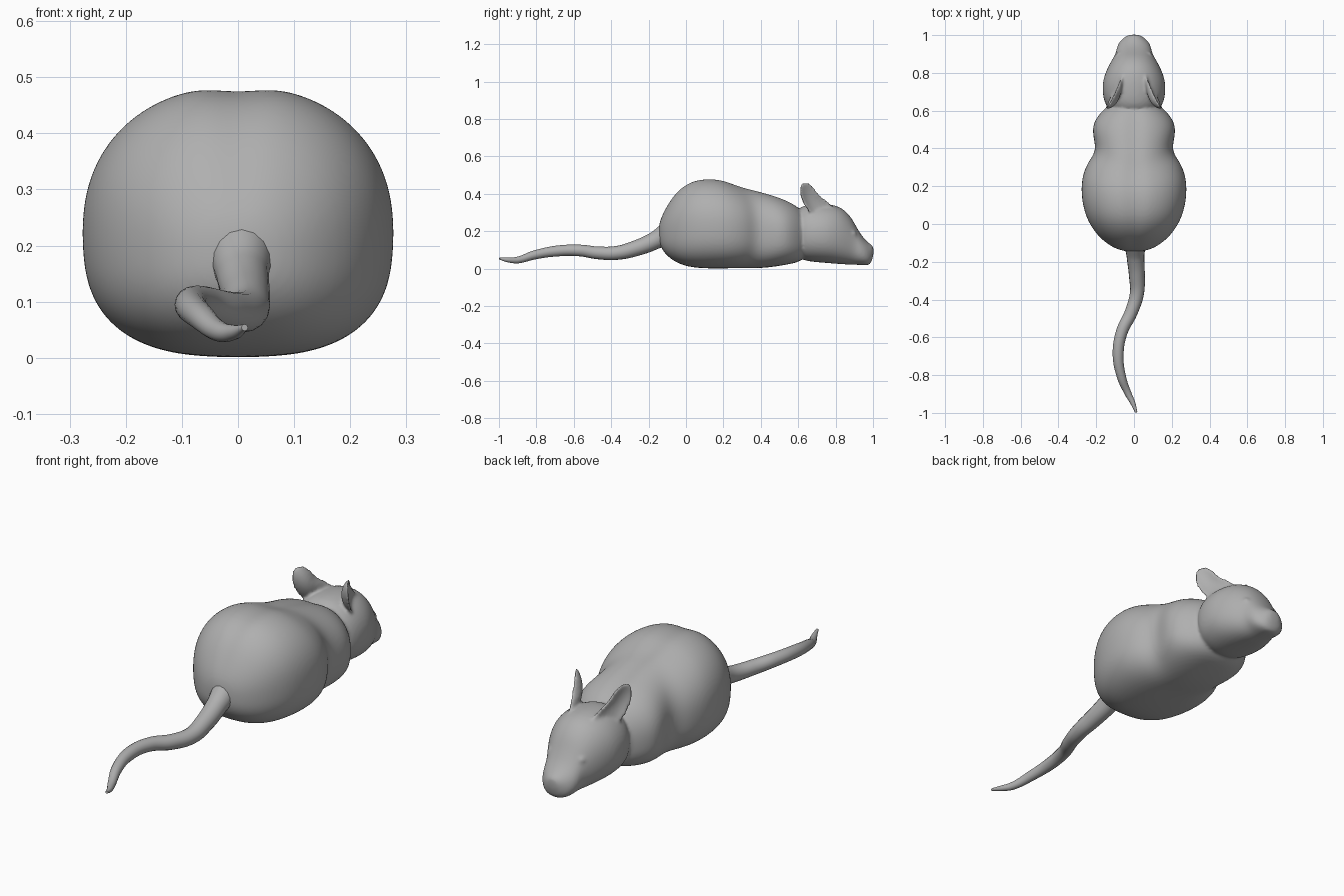
import bpy, bmesh, math
from mathutils import Vector

if "Cube" in bpy.data.objects:
    bpy.data.objects.remove(bpy.data.objects["Cube"])

grey = bpy.data.materials.new("dark_grey")
grey.diffuse_color = (0.43, 0.43, 0.43, 1)
grey.use_nodes = True
grey.node_tree.nodes["Principled BSDF"].inputs["Base Color"].default_value = grey.diffuse_color


def finish(bm, name, levels=0):
    bmesh.ops.recalc_face_normals(bm, faces=bm.faces[:])
    me = bpy.data.meshes.new(name)
    bm.to_mesh(me)
    bm.free()
    me.shade_smooth()
    me.materials.append(grey)
    ob = bpy.data.objects.new(name, me)
    bpy.context.collection.objects.link(ob)
    if levels:
        sub = ob.modifiers.new("smooth", 'SUBSURF')
        sub.levels = sub.render_levels = levels
    return ob


def spow(v, e):
    return math.copysign(abs(v) ** e, v)


def loft(name, stations, top_n, bottom_n, dip=0.0, bow=0.0, seg=32):
    """Skin rounded sections given as (y, half width, bottom z, top z)."""
    bm = bmesh.new()
    rings = []
    for y, w, lo, hi in stations:
        mid = lo + 0.47 * (hi - lo)
        ring = []
        for i in range(seg):
            a = 2 * math.pi * i / seg
            c, s = math.cos(a), math.sin(a)
            n = top_n if s > 0 else bottom_n
            x = w * spow(c, 2 / n)
            z = mid + (hi - mid if s > 0 else mid - lo) * spow(s, 2 / n)
            if s > 0:
                z -= dip * math.exp(-(x / 0.035) ** 2) * min(1, w / 0.25)
            # bow the waist crease into an arc around the haunch
            shift = bow * s * s * math.exp(-((y - 0.35) / 0.13) ** 2)
            ring.append(bm.verts.new((x, y - shift, z)))
        rings.append(ring)
    for r, q in zip(rings, rings[1:]):
        for i in range(seg):
            j = (i + 1) % seg
            bm.faces.new((r[i], r[j], q[j], q[i]))
    bm.faces.new(rings[0])
    bm.faces.new(rings[-1])
    return finish(bm, name, 2)


# Body: round haunches, waist pinch and shoulders
body = loft("body", [
    (-0.146, 0.03, 0.16, 0.22), (-0.138, 0.08, 0.12, 0.265),
    (-0.11, 0.137, 0.075, 0.328), (-0.06, 0.195, 0.035, 0.408),
    (0.0, 0.236, 0.012, 0.459), (0.06, 0.262, 0.003, 0.482),
    (0.13, 0.277, 0.0, 0.488), (0.2, 0.280, 0.0, 0.481),
    (0.26, 0.272, 0.001, 0.466), (0.32, 0.249, 0.002, 0.449),
    (0.36, 0.219, 0.002, 0.437), (0.40, 0.204, 0.001, 0.426),
    (0.45, 0.213, 0.004, 0.409), (0.50, 0.221, 0.012, 0.390),
    (0.55, 0.209, 0.022, 0.367), (0.60, 0.168, 0.033, 0.337),
    (0.64, 0.12, 0.06, 0.29), (0.66, 0.06, 0.12, 0.23)],
    2.2, 2.7, dip=0.014, bow=0.045)

# Head with cheeks tapering to a blunt muzzle
head = loft("head", [
    (0.575, 0.05, 0.13, 0.25), (0.59, 0.10, 0.08, 0.30),
    (0.615, 0.143, 0.048, 0.333), (0.66, 0.162, 0.038, 0.345),
    (0.71, 0.168, 0.033, 0.348), (0.76, 0.165, 0.029, 0.346),
    (0.81, 0.148, 0.025, 0.336), (0.85, 0.128, 0.022, 0.312),
    (0.885, 0.107, 0.021, 0.273), (0.91, 0.095, 0.020, 0.225),
    (0.94, 0.090, 0.019, 0.175), (0.965, 0.077, 0.018, 0.148),
    (0.983, 0.058, 0.020, 0.133), (0.996, 0.040, 0.045, 0.124),
    (1.003, 0.018, 0.08, 0.112)], 2.1, 2.3)


# Ears: thin cupped ovals leaning back, flaring forward into the crown
def ear(name, side):
    across = Vector((0.47, -0.88, 0)).normalized()
    up = Vector((0.02, -0.065, 0.17)).normalized()
    out = across.cross(up).normalized()
    if out.x < 0:
        out = -out
    centre = Vector((0.119, 0.672, 0.370))
    bm = bmesh.new()
    bmesh.ops.create_uvsphere(bm, u_segments=32, v_segments=20, radius=1)
    for v in bm.verts:
        p = v.co.copy()
        r2 = p.x * p.x + p.y * p.y
        flare = 0.1 * max(0, 0.25 - p.y) * max(0, -p.x)
        q = (centre + across * (p.x * 0.06 - flare) + up * (p.y * 0.1)
             + out * (p.z * 0.014 - 0.026 * (1 - min(1, r2))))
        v.co = (q.x * side, q.y, q.z)
    return finish(bm, name)


# Eyes: faint closed bumps on the sides of the muzzle
def eye(name, side):
    bm = bmesh.new()
    bmesh.ops.create_uvsphere(bm, u_segments=16, v_segments=12, radius=0.018)
    bmesh.ops.translate(bm, verts=bm.verts[:], vec=(side * 0.079, 0.894, 0.185))
    return finish(bm, name)


parts = [body, head]
for side, label in ((1, "right"), (-1, "left")):
    parts += [ear(label + "_ear", side), eye(label + "_eye", side)]

# Fuse body, head, ears and eyes into one soft skin
depsgraph = bpy.context.evaluated_depsgraph_get()
bm = bmesh.new()
for ob in parts:
    me = bpy.data.meshes.new_from_object(ob.evaluated_get(depsgraph))
    bm.from_mesh(me)
    bpy.data.objects.remove(ob)
skin = finish(bm, "mouse_body")
rem = skin.modifiers.new("fuse", 'REMESH')
rem.mode = 'VOXEL'
rem.voxel_size = 0.008
rem.use_smooth_shade = True
soft = skin.modifiers.new("soften", 'SMOOTH')
soft.factor = 0.5
soft.iterations = 5

# Tail: tapered S-shaped tube, as (x, y, z, radius)
path = [
    (0.005, -0.09, 0.195, 0.06), (0.008, -0.17, 0.148, 0.047),
    (0.015, -0.27, 0.108, 0.042), (0.015, -0.37, 0.084, 0.037),
    (-0.016, -0.47, 0.084, 0.034), (-0.064, -0.57, 0.097, 0.031),
    (-0.084, -0.69, 0.094, 0.029), (-0.066, -0.81, 0.073, 0.024),
    (-0.03, -0.90, 0.046, 0.018), (-0.005, -0.95, 0.046, 0.013),
    (0.012, -0.997, 0.054, 0.006)]
cu = bpy.data.curves.new("tail", 'CURVE')
cu.dimensions = '3D'
cu.bevel_depth = 1.0
cu.bevel_resolution = 6
cu.use_fill_caps = True
cu.materials.append(grey)
sp = cu.splines.new('BEZIER')
sp.resolution_u = 8
sp.bezier_points.add(len(path) - 1)
for bp, (x, y, z, r) in zip(sp.bezier_points, path):
    bp.co = (x, y, z)
    bp.radius = r
    bp.handle_left_type = bp.handle_right_type = 'AUTO'
sp.use_smooth = True
bpy.context.collection.objects.link(bpy.data.objects.new("tail", cu))
